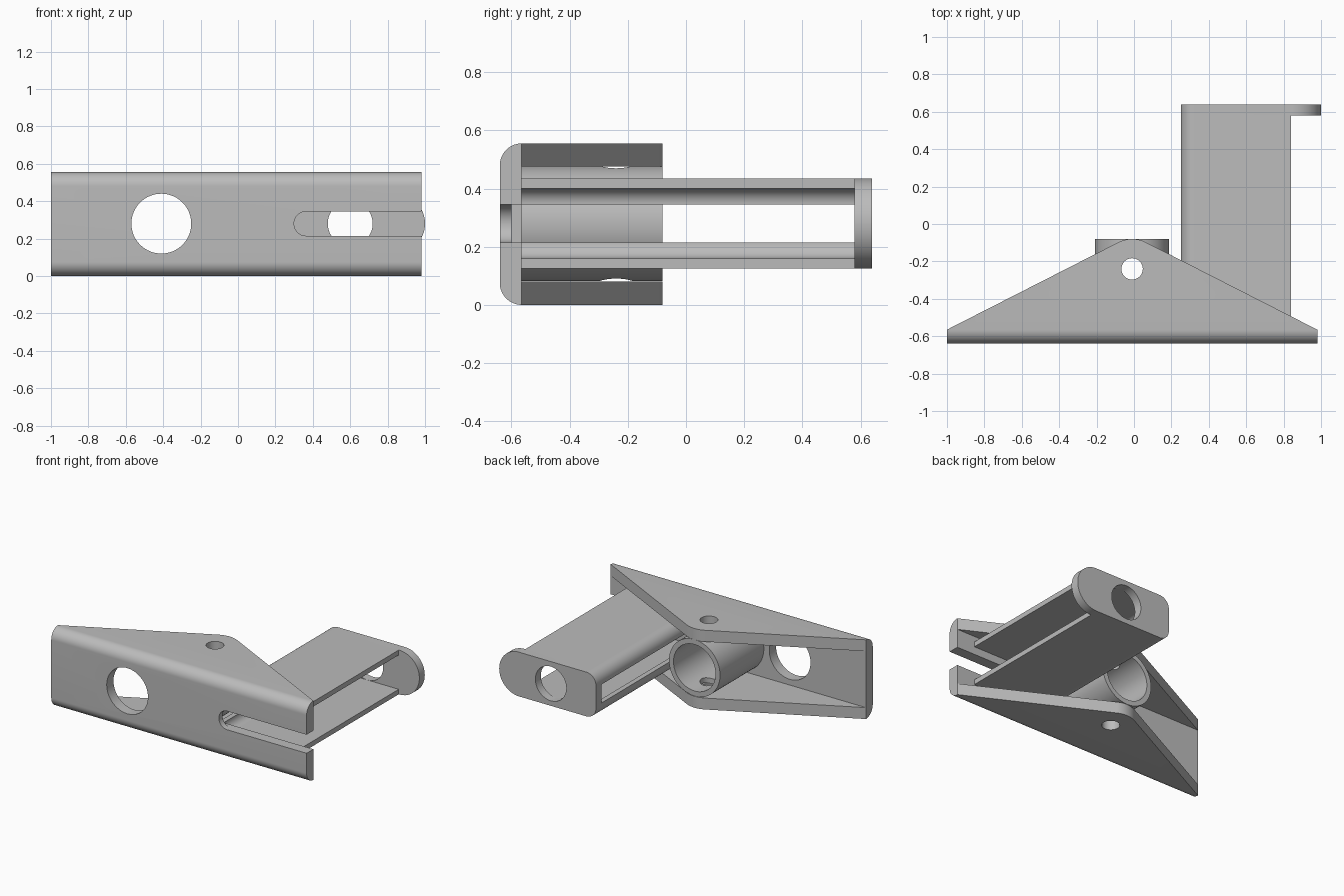
import bpy, bmesh, math
from mathutils import Vector

cube = bpy.data.objects.get("Cube")
if cube:
    bpy.data.objects.remove(cube, do_unlink=True)

grey = bpy.data.materials.new("plain grey")
grey.use_nodes = True
COLOUR = (0.5, 0.5, 0.5, 1)
grey.diffuse_color = COLOUR
grey.node_tree.nodes["Principled BSDF"].inputs["Base Color"].default_value = COLOUR


def arc(cx, cy, r, start, end, steps):
    angles = [math.radians(start + (end - start) * i / steps) for i in range(steps + 1)]
    return [(cx + r * math.cos(a), cy + r * math.sin(a)) for a in angles]


def circle(cx, cy, r):
    return arc(cx, cy, r, 0, 360, 64)[:-1]


def box(x0, y0, x1, y1, left=0, right=0):
    """Counter-clockwise rectangle with separately rounded left and right corners."""
    pts = []
    for cx, cy, sx, sy, r, a in ((x1, y0, -1, 1, right, -90), (x1, y1, -1, -1, right, 0),
                                 (x0, y1, 1, -1, left, 90), (x0, y0, 1, 1, left, 180)):
        pts += arc(cx + sx * r, cy + sy * r, r, a, a + 90, 16) if r else [(cx, cy)]
    return pts


def prism(name, pts, axis, lo, hi):
    """Extrude a flat outline along one axis."""
    place = {"x": lambda a, b, d: (d, a, b), "y": lambda a, b, d: (a, d, b),
             "z": lambda a, b, d: (a, b, d)}[axis]
    bm = bmesh.new()
    base = bm.faces.new([bm.verts.new(place(a, b, lo)) for a, b in pts])
    ext = bmesh.ops.extrude_face_region(bm, geom=[base])
    moved = [v for v in ext["geom"] if isinstance(v, bmesh.types.BMVert)]
    bmesh.ops.translate(bm, verts=moved, vec=Vector(place(0, 0, hi - lo)))
    bmesh.ops.recalc_face_normals(bm, faces=bm.faces)
    mesh = bpy.data.meshes.new(name)
    bm.to_mesh(mesh)
    bm.free()
    mesh.materials.append(grey)
    ob = bpy.data.objects.new(name, mesh)
    bpy.context.collection.objects.link(ob)
    return ob


def carve(ob, tools):
    """Apply boolean tools, discard them and smooth the curved faces."""
    for operation, tool in tools:
        mod = ob.modifiers.new("carve", "BOOLEAN")
        mod.operation, mod.object, mod.solver = operation, tool, "EXACT"
    graph = bpy.context.evaluated_depsgraph_get()
    mesh = bpy.data.meshes.new_from_object(ob.evaluated_get(graph))
    ob.modifiers.clear()
    ob.data = mesh
    for _, tool in tools:
        bpy.data.objects.remove(tool, do_unlink=True)
    bpy.ops.object.select_all(action="DESELECT")
    ob.select_set(True)
    bpy.context.view_layer.objects.active = ob
    bpy.ops.object.shade_smooth_by_angle(angle=math.radians(30))


def cut(pts, axis, lo, hi):
    return ("DIFFERENCE", prism("cutter", pts, axis, lo, hi))


MID = 0.28              # height of the centre line
PIN = (-0.01, -0.24)    # vertical pin hole
SLOT = (0.215, 0.345)   # slot height range

# Channel bracket: rounded front, two triangular flanges
plan = [(-1.1, -0.7), (1.1, -0.7), (1.1, -0.565), (0.98, -0.565)]
plan += arc(*PIN, 0.16, 63, 117, 16) + [(-1, -0.565), (-1.1, -0.565)]
carve(prism("channel_bracket", box(-0.64, 0, 0, 0.555, left=0.075), "x", -1, 0.98), [
    cut(box(-0.565, 0.08, 0.1, 0.475), "x", -1.2, 1.2),
    ("INTERSECT", prism("plan", plan, "z", -0.1, 0.7)),
    cut(circle(*PIN, 0.057), "z", -0.2, 0.8),
    cut(circle(-0.41, MID, 0.16), "y", -0.7, -0.5),
    cut(box(0.3, SLOT[0], 1.2, SLOT[1], left=0.064), "y", -0.7, -0.5),
    cut(box(0.25, SLOT[0], 0.5, SLOT[1]), "y", -0.6, -0.5),
])

# Socket tube between the flanges
carve(prism("socket_tube", circle(PIN[0], MID, 0.198), "y", -0.57, -0.08), [
    cut(circle(PIN[0], MID, 0.163), "y", -0.565, 0),
    cut(circle(*PIN, 0.057), "z", -0.2, 0.8),
])

# Hollow arm, open on its left side and slotted on the other
carve(prism("arm", box(0.25, 0.125, 0.84, 0.435, left=0.075), "y", -0.567, 0.585), [
    cut(box(0.285, 0.16, 1, 0.4, left=0.055), "y", -0.7, 0.7),
    cut(box(0.1, SLOT[0], 0.5, SLOT[1]), "y", -0.7, 0.7),
])

# End tab with a round eye
tab = box(0.25, 0.125, 1, 0.435, left=0.075, right=0.154)
carve(prism("end_tab", tab, "y", 0.58, 0.64), [cut(circle(0.6, MID, 0.12), "y", 0.4, 0.8)])
